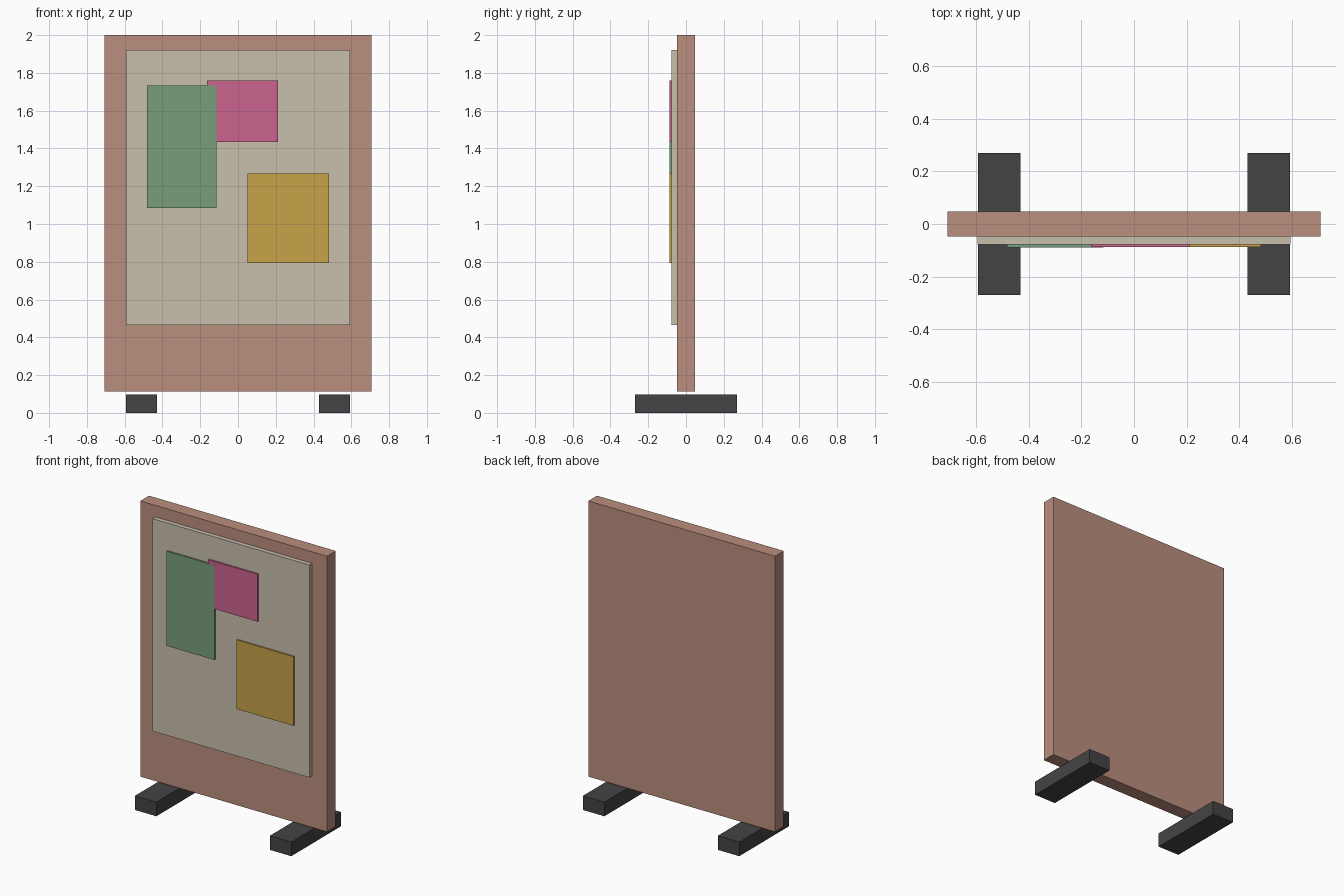
import bpy

if "Cube" in bpy.data.objects:
    bpy.data.objects.remove(bpy.data.objects["Cube"])


def material(name, rgb):
    """Flat colour given as sRGB 0-255, stored linear."""
    m = bpy.data.materials.new(name)
    lin = [c / 255 / 12.92 if c < 11 else ((c / 255 + 0.055) / 1.055) ** 2.4 for c in rgb]
    m.diffuse_color = (*lin, 1.0)
    m.use_nodes = True
    m.node_tree.nodes["Principled BSDF"].inputs["Base Color"].default_value = m.diffuse_color
    return m


def box(name, x, y, z, mat):
    """Box spanning the given (min, max) ranges."""
    lo, hi = zip(x, y, z)
    bpy.ops.mesh.primitive_cube_add(size=1, location=[(a + b) / 2 for a, b in zip(lo, hi)])
    ob = bpy.context.object
    ob.name = name
    ob.scale = [b - a for a, b in zip(lo, hi)]
    bpy.ops.object.transform_apply(location=False, rotation=False, scale=True)
    ob.data.materials.append(mat)
    return ob


clay = material("clay_brown", (187, 142, 126))
beige = material("beige", (201, 192, 174))
green = material("green", (121, 157, 122))
pink = material("pink", (203, 99, 143))
yellow = material("mustard", (199, 162, 72))
dark = material("dark_grey", (68, 68, 68))

# Main upright panel
box("panel", (-0.707, 0.707), (-0.047, 0.047), (0.113, 2.0), clay)

# Pin board on the front face
box("pin_board", (-0.594, 0.594), (-0.077, -0.047), (0.466, 1.921), beige)

# Posters; the green one sits a hair in front of the pink one
box("pink_poster", (-0.164, 0.211), (-0.088, -0.077), (1.434, 1.759), pink)
box("green_poster", (-0.481, -0.115), (-0.0885, -0.077), (1.085, 1.733), green)
box("yellow_poster", (0.051, 0.481), (-0.088, -0.077), (0.794, 1.267), yellow)

# Two feet, a small gap below the panel
for side, cx in (("left", -0.511), ("right", 0.511)):
    box(side + "_foot", (cx - 0.081, cx + 0.081), (-0.269, 0.269), (0.0, 0.097), dark)
